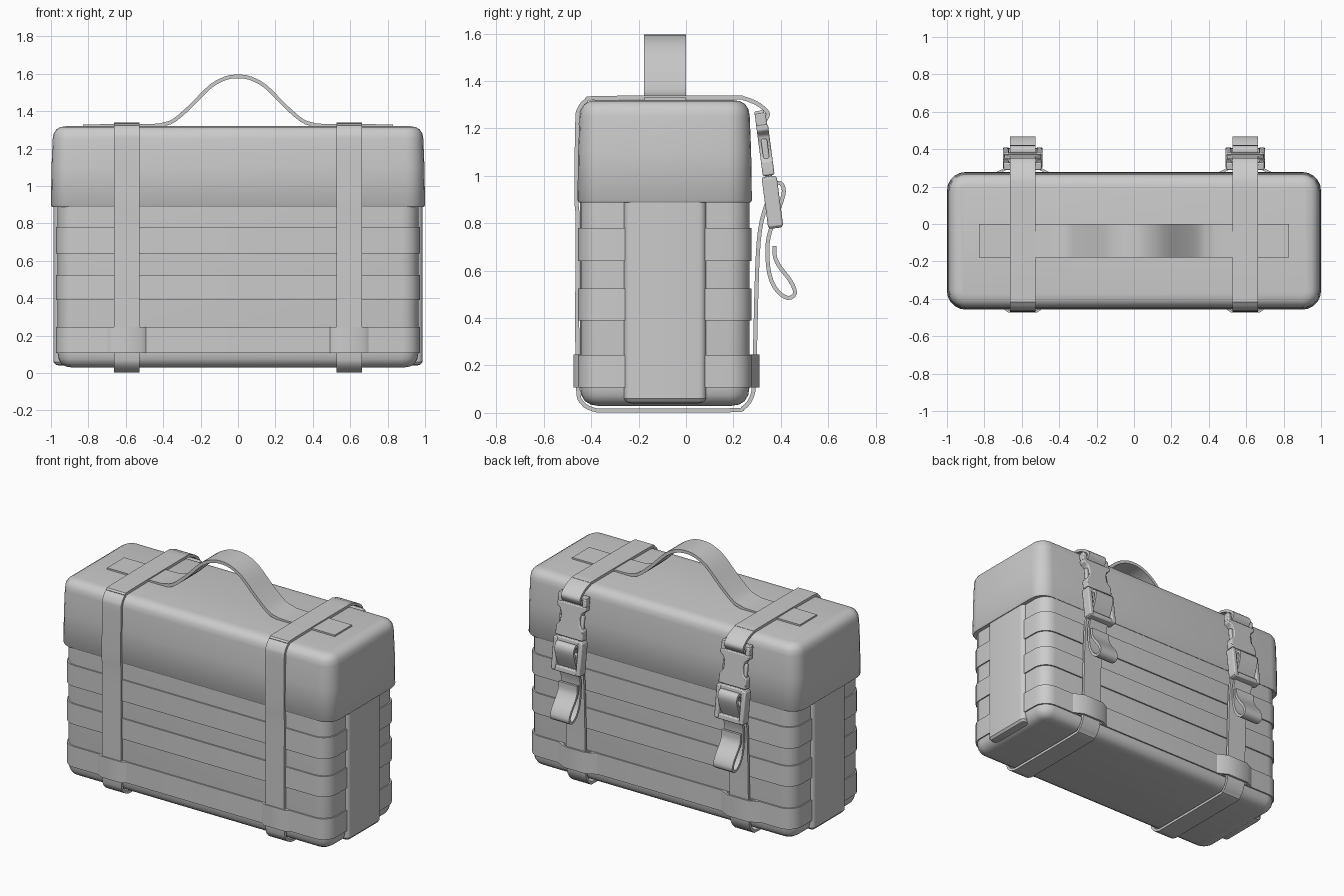
import bpy, bmesh, math
from mathutils import Vector, Matrix

if "Cube" in bpy.data.objects:
    bpy.data.objects.remove(bpy.data.objects["Cube"])


def finish(name, bm, bevel=0.0, angle=35):
    bmesh.ops.recalc_face_normals(bm, faces=bm.faces)
    me = bpy.data.meshes.new(name)
    bm.to_mesh(me)
    bm.free()
    ob = bpy.data.objects.new(name, me)
    bpy.context.collection.objects.link(ob)
    if bevel:
        m = ob.modifiers.new("bevel", 'BEVEL')
        m.width, m.segments, m.limit_method = bevel, 2, 'ANGLE'
    bpy.ops.object.select_all(action='DESELECT')
    ob.select_set(True)
    bpy.context.view_layer.objects.active = ob
    bpy.ops.object.shade_smooth_by_angle(angle=math.radians(angle))
    return ob


def loft(name, x0, x1, y0, y1, r, rings, cap=True, segs=5):
    """Stack of rounded rectangles; rings = (z, inset)."""
    bm = bmesh.new()
    loops = []
    for z, i in rings:
        rr = max(r - i, 0.015)
        a, b, c, d = x0 + i + rr, x1 - i - rr, y0 + i + rr, y1 - i - rr
        loop = []
        for k, (cx, cy) in enumerate([(b, d), (a, d), (a, c), (b, c)]):
            for s in range(segs + 1):
                t = math.pi / 2 * (k + s / segs)
                loop.append(bm.verts.new((cx + rr * math.cos(t), cy + rr * math.sin(t), z)))
        loops.append(loop)
    n = len(loops[0])
    for p, q in zip(loops, loops[1:]):
        for i in range(n):
            bm.faces.new((p[i], p[(i + 1) % n], q[(i + 1) % n], q[i]))
    if cap:
        bm.faces.new(loops[0])
        bm.faces.new(loops[-1])
    return finish(name, bm)


def smooth_path(pts, n=4):
    """Catmull-Rom through 2D points."""
    p = [Vector(q) for q in pts]
    p = [2 * p[0] - p[1]] + p + [2 * p[-1] - p[-2]]
    out = []
    for i in range(1, len(p) - 2):
        a, b, c, d = p[i - 1:i + 3]
        for k in range(n):
            t = k / n
            out.append(0.5 * (2 * b + (c - a) * t + (2 * a - 5 * b + 4 * c - d) * t * t
                              + (3 * b - a - 3 * c + d) * t ** 3))
    return out + [p[-2]]


def ribbon(name, pts, w0, w1, th, place):
    """Flat webbing: 2D centre line, thickened and extruded from w0 to w1."""
    p = [Vector(q) for q in pts]
    bm = bmesh.new()
    rows = []
    for i, q in enumerate(p):
        d = (p[min(i + 1, len(p) - 1)] - p[max(i - 1, 0)]).normalized()
        n = Vector((-d.y, d.x)) * th / 2
        rows.append([bm.verts.new(place(e.x, e.y, w)) for e, w in
                     ((q + n, w0), (q + n, w1), (q - n, w1), (q - n, w0))])
    for a, b in zip(rows, rows[1:]):
        for k in range(4):
            bm.faces.new((a[k], a[(k + 1) % 4], b[(k + 1) % 4], b[k]))
    bm.faces.new(rows[0])
    bm.faces.new(rows[-1])
    return finish(name, bm)


def along_yz(a, b, w): return (w, a, b)
def along_xz(a, b, w): return (a, w, b)
def along_xy(a, b, w): return (a, b, w)


# Main bag, lid and side panels
loft("body", -0.965, 0.965, -0.447, 0.268, 0.09,
     [(0.03, 0.075), (0.035, 0.045), (0.05, 0.02), (0.075, 0.005), (0.11, 0), (0.92, 0)])
loft("lid", -1.0, 1.0, -0.458, 0.278, 0.1,
     [(0.892, 0.02), (0.888, 0.006), (0.897, 0), (1.1, 0.003), (1.25, 0.009), (1.28, 0.014),
      (1.302, 0.028), (1.315, 0.05), (1.32, 0.08)])
for side, x0, x1 in (("left", -0.987, -0.9), ("right", 0.9, 0.987)):
    loft("side_panel_" + side, x0, x1, -0.262, 0.085, 0.03,
         [(0.04, 0.03), (0.045, 0.012), (0.06, 0), (0.9, 0)])

# Webbing rows around the body
for i, (z0, z1) in enumerate(((0.108, 0.245), (0.39, 0.525), (0.64, 0.78))):
    loft(f"webbing_row_{i}", -0.973, 0.973, -0.456, 0.277, 0.095,
         [(z0, 0.02), (z0, 0), (z1, 0), (z1, 0.02)], cap=False)

# Carry handle lying on the lid with a raised arch
half = [(0.4, 1.33), (0.34, 1.352), (0.25, 1.43), (0.15, 1.53), (0.07, 1.575)]
arch = [(-x, z) for x, z in half] + [(0, 1.586)] + half[::-1]
arch = [(-0.83, 1.32), (-0.47, 1.322)] + arch + [(0.47, 1.322), (0.83, 1.32)]
ribbon("handle", smooth_path(arch, 3), -0.178, 0.0, 0.02, along_xz)

# Strap route in side view: buckle loop, over the lid, round the bag, up to the buckle, loose tail
strap = [(0.327, 1.225), (0.345, 1.255), (0.338, 1.275), (0.3, 1.305), (0.24, 1.328), (0.18, 1.331),
         (-0.36, 1.329), (-0.42, 1.318), (-0.452, 1.28), (-0.459, 1.22), (-0.463, 0.9),
         (-0.458, 0.83), (-0.459, 0.4), (-0.456, 0.11), (-0.44, 0.045), (-0.39, 0.014),
         (-0.3, 0.011), (0.18, 0.011), (0.24, 0.02), (0.274, 0.06), (0.287, 0.12), (0.292, 0.3),
         (0.3, 0.6), (0.312, 0.77), (0.34, 0.88), (0.375, 0.96), (0.4, 0.968), (0.413, 0.935),
         (0.395, 0.87), (0.362, 0.79), (0.343, 0.7), (0.352, 0.585), (0.385, 0.515),
         (0.43, 0.485), (0.46, 0.505), (0.442, 0.555), (0.4, 0.61), (0.376, 0.655), (0.373, 0.705)]
strap = smooth_path(strap, 3)


# Quick-release buckle, local axes: x across, y down its length, z outward
def prism(bm, outline, z0, z1):
    lo = [bm.verts.new((x, y, z0)) for x, y in outline]
    hi = [bm.verts.new((x, y, z1)) for x, y in outline]
    n = len(lo)
    bm.faces.new(lo)
    bm.faces.new(hi)
    for i in range(n):
        bm.faces.new((lo[i], lo[(i + 1) % n], hi[(i + 1) % n], hi[i]))


def bar(bm, x0, x1, y0, y1, z0, z1):
    prism(bm, [(x0, y0), (x1, y0), (x1, y1), (x0, y1)], z0, z1)


def buckle(name, cx):
    down, out = Vector((0, 0.13, -0.99)).normalized(), Vector((0, 0.99, 0.13)).normalized()
    mat = Matrix.Translation((cx, 0.312, 1.275)) @ Matrix(
        ((1, 0, 0), (0, down.y, out.y), (0, down.z, out.z))).to_4x4()
    # socket half: slotted top, waisted body
    bm = bmesh.new()
    bar(bm, -0.1, 0.1, 0, 0.028, -0.024, 0.016)
    r = [(0.105, 0.06), (0.105, 0.085), (0.078, 0.105), (0.068, 0.14), (0.072, 0.185),
         (0.098, 0.215), (0.1, 0.275)]
    prism(bm, r + [(-x, y) for x, y in r[::-1]], -0.024, 0.026)
    for s in (-1, 1):
        bar(bm, *sorted((s * 0.074, s * 0.102)), 0.01, 0.075, -0.024, 0.022)
    bm.transform(mat)
    finish(name + "_socket", bm, 0.006)
    # clip half: prongs and an open frame with crossbars
    bm = bmesh.new()
    for s in (-1, 1):
        bar(bm, *sorted((s * 0.062, s * 0.088)), 0.12, 0.3, -0.012, 0.014)
        bar(bm, *sorted((s * 0.074, s * 0.106)), 0.285, 0.495, -0.03, 0.034)
    bar(bm, -0.1, 0.1, 0.28, 0.312, -0.03, 0.03)
    bar(bm, -0.09, 0.09, 0.365, 0.395, -0.02, 0.012)
    bar(bm, -0.1, 0.1, 0.465, 0.5, -0.026, 0.03)
    bm.transform(mat)
    finish(name + "_clip", bm, 0.007)


for side, cx in (("left", -0.595), ("right", 0.595)):
    ribbon("strap_" + side, strap, cx - 0.069, cx + 0.069, 0.017, along_yz)
    buckle("buckle_" + side, cx)
    # lowest webbing row bulging over the strap, front and back
    for face, y0, y1, w in (("front", -0.449, -0.467, 0.1), ("back", 0.27, 0.304, 0.14)):
        path = [(cx - w, y0), (cx - 0.075, y1), (cx + 0.075, y1), (cx + w, y0)]
        ribbon(f"strap_keeper_{face}_{side}", path, 0.107, 0.246, 0.014, along_xy)
